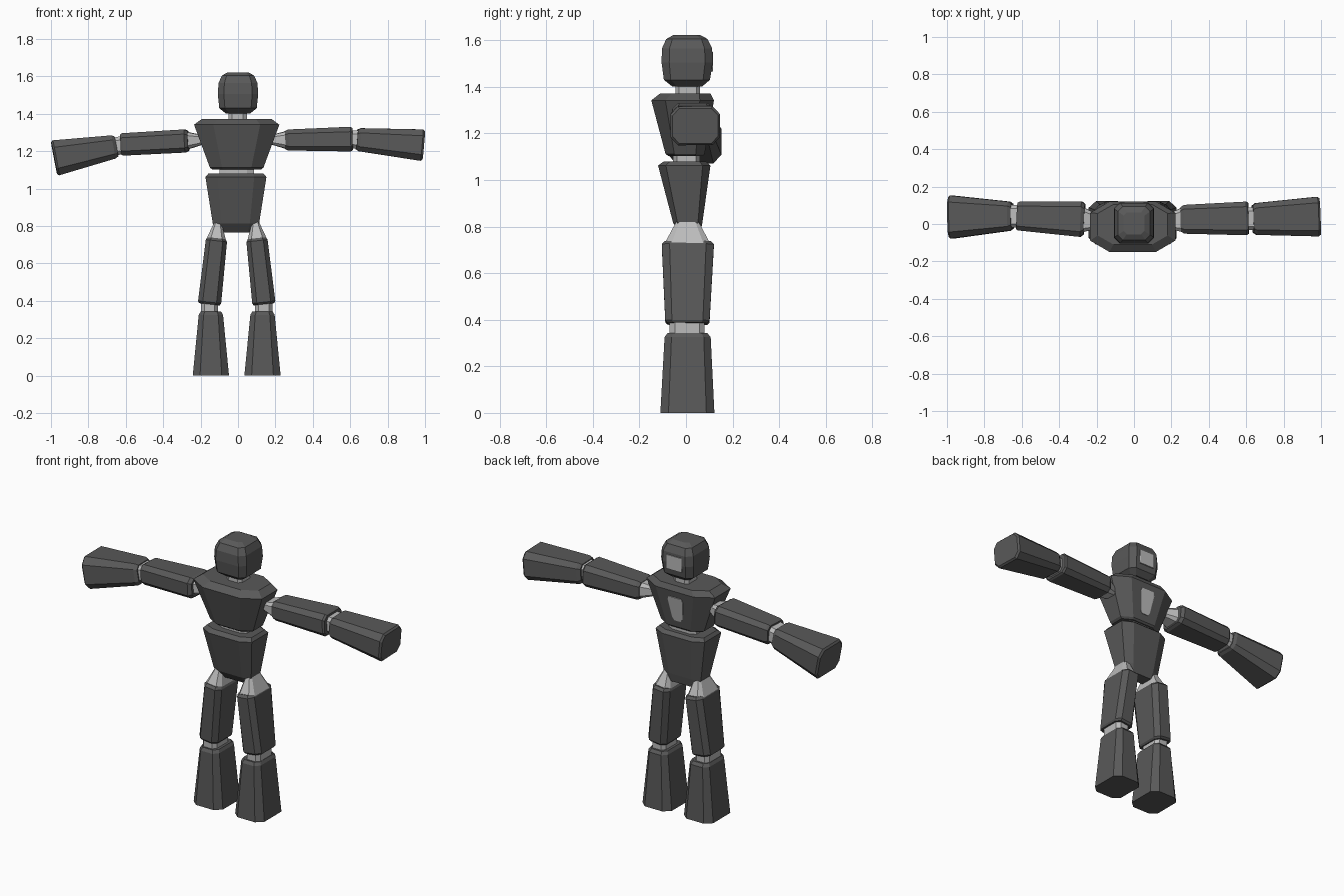
import bpy, bmesh
from mathutils import Vector


def material(name, v):
    m = bpy.data.materials.new(name)
    m.diffuse_color = (v, v, v, 1)
    return m


DARK = material("dark_shell", 0.1)
LIGHT = material("light_joint", 0.5)


def loft(name, a, b, rings, mat=DARK, kx=0.4, ky=0.3):
    """Chamfered-box loft from a to b; rings = (t, half_x, half_y[, y_shift])."""
    a, b = Vector(a), Vector(b)
    axis = b - a
    w = axis.normalized()
    u = Vector((0, 1, 0)).cross(w).normalized()
    v = w.cross(u)
    bm = bmesh.new()
    loops = []
    for t, hx, hy, *cy in rings:
        c = a + axis * t + v * (cy[0] if cy else 0)
        ix, iy = 1 - kx, 1 - ky
        outline = [(ix, -1), (1, -iy), (1, iy), (ix, 1),
                   (-ix, 1), (-1, iy), (-1, -iy), (-ix, -1)]
        loops.append([bm.verts.new(c + u * hx * p + v * hy * q) for p, q in outline])
    for lo, hi in zip(loops, loops[1:]):
        for i in range(8):
            j = (i + 1) % 8
            bm.faces.new((lo[i], lo[j], hi[j], hi[i]))
    bm.faces.new(loops[0][::-1])
    bm.faces.new(loops[-1])
    bmesh.ops.recalc_face_normals(bm, faces=bm.faces)
    me = bpy.data.meshes.new(name)
    bm.to_mesh(me)
    bm.free()
    me.materials.append(mat)
    ob = bpy.data.objects.new(name, me)
    bpy.context.collection.objects.link(ob)
    return ob


def upright(name, x, rings, **kw):
    """Vertical part; rings = (z, half_x, y_min, y_max)."""
    return loft(name, (x, 0, 0), (x, 0, 1),
                [(z, hx, (y1 - y0) / 2, (y0 + y1) / 2) for z, hx, y0, y1 in rings], **kw)


def limb(name, a, sa, b, sb):
    """Limb segment with small bevelled edges at the narrow ends."""
    return loft(name, a, b, [(0, sa[0] * 0.85, sa[1] * 0.85), (0.05, *sa),
                             (0.97, *sb), (1, sb[0] * 0.9, sb[1] * 0.92)])


CX = -0.007

# Head with rear visor, neck
upright("head", 0, [(1.402, 0.065, -0.06, 0.07), (1.43, 0.1, -0.095, 0.103),
                    (1.505, 0.108, -0.105, 0.115), (1.565, 0.104, -0.103, 0.112),
                    (1.605, 0.086, -0.085, 0.093), (1.622, 0.055, -0.055, 0.062)],
        kx=0.3, ky=0.3)
upright("visor", 0, [(1.465, 0.05, 0.09, 0.116), (1.55, 0.05, 0.09, 0.117)],
        mat=LIGHT, kx=0.1, ky=0.1)
upright("neck", -0.002, [(1.35, 0.05, -0.045, 0.06), (1.43, 0.05, -0.045, 0.06)], mat=LIGHT)

# Chest with rear panel, waist, abdomen
upright("chest", CX, [(1.102, 0.13, -0.075, 0.07), (1.112, 0.143, -0.088, 0.08),
                      (1.342, 0.228, -0.149, 0.12), (1.372, 0.187, -0.11, 0.105)],
        kx=0.45, ky=0.45)
loft("chest_panel", (CX, 0.083, 1.155), (CX, 0.109, 1.305),
     [(0, 0.022, 0.009), (0.12, 0.034, 0.009), (0.85, 0.05, 0.009), (1, 0.042, 0.009)],
     mat=LIGHT, kx=0.1, ky=0.1)
upright("waist", CX, [(1.06, 0.092, -0.055, 0.06), (1.12, 0.092, -0.055, 0.06)], mat=LIGHT)
upright("abdomen", -0.011, [(0.765, 0.105, -0.015, 0.06), (0.815, 0.124, -0.055, 0.07),
                            (1.062, 0.163, -0.12, 0.105), (1.08, 0.148, -0.095, 0.085)])

# Legs
for side, s in (("left", -1), ("right", 1)):
    loft(side + "_hip", (CX + s * 0.11, 0.006, 0.72), (CX + s * 0.098, 0.006, 0.845),
         [(0, 0.055, 0.1), (1, 0.01, 0.035)], mat=LIGHT)
    loft(side + "_thigh", (CX + s * 0.146, 0.006, 0.382), (CX + s * 0.107, 0.008, 0.735),
         [(0, 0.055, 0.085), (0.03, 0.062, 0.095), (0.96, 0.057, 0.112), (1, 0.047, 0.098)])
    upright(side + "_knee", CX + s * 0.145,
            [(0.32, 0.046, -0.07, 0.08), (0.41, 0.046, -0.07, 0.08)], mat=LIGHT)
    upright(side + "_lower_leg", CX + s * 0.138,
            [(0, 0.097, -0.11, 0.122), (0.325, 0.065, -0.092, 0.106),
             (0.342, 0.055, -0.08, 0.092)])

# Arms (slightly different pose on each side)
limb("left_upper_arm", (-0.265, 0.025, 1.256), (0.062, 0.095),
     (-0.625, 0.043, 1.236), (0.06, 0.077))
limb("left_forearm", (-0.65, 0.042, 1.226), (0.063, 0.078),
     (-0.983, 0.037, 1.163), (0.095, 0.115))
limb("right_upper_arm", (0.25, 0.025, 1.26), (0.056, 0.077),
     (0.612, 0.03, 1.265), (0.066, 0.09))
limb("right_forearm", (0.635, 0.026, 1.263), (0.062, 0.085),
     (0.991, 0.04, 1.232), (0.084, 0.106))
for side, shoulder, arm, elbow in (
        ("left", (-0.17, 0.01, 1.262), (-0.285, 0.022, 1.256),
         ((-0.6, 0.042, 1.237), (-0.67, 0.042, 1.223))),
        ("right", (0.16, 0.01, 1.262), (0.27, 0.022, 1.26),
         ((0.59, 0.028, 1.265), (0.66, 0.028, 1.262)))):
    loft(side + "_shoulder", shoulder, arm, [(0, 0.02, 0.03), (1, 0.05, 0.07)], mat=LIGHT)
    loft(side + "_elbow", *elbow, [(0, 0.048, 0.06), (1, 0.048, 0.06)], mat=LIGHT)
